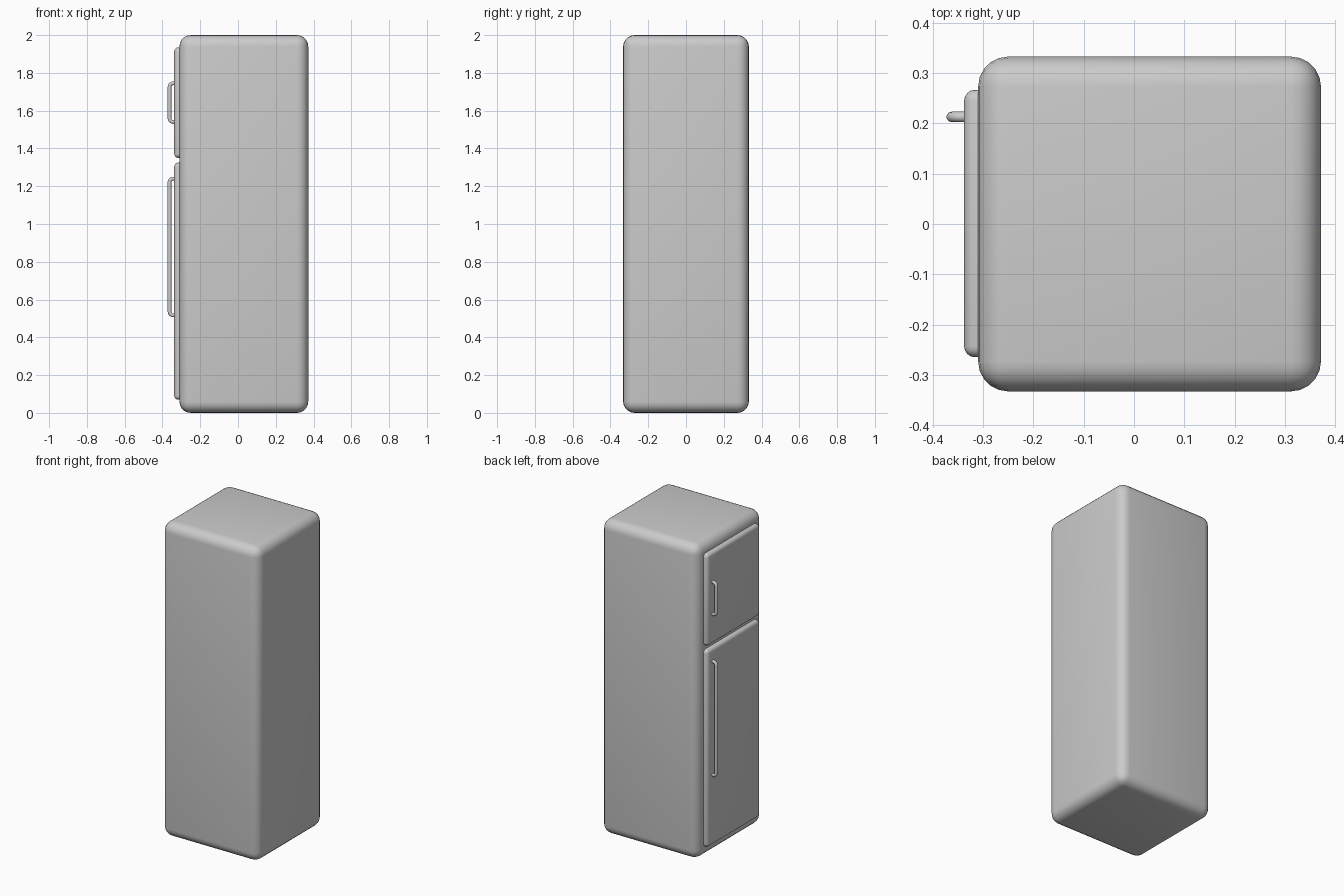
import bpy, math
from math import radians, sin, cos

if "Cube" in bpy.data.objects:
    bpy.data.objects.remove(bpy.data.objects["Cube"])


def rounded_box(name, lo, hi, radius, segments):
    """Box between two corners with rounded edges."""
    centre = [(a + b) / 2 for a, b in zip(lo, hi)]
    bpy.ops.mesh.primitive_cube_add(size=1, location=centre)
    ob = bpy.context.object
    ob.name = name
    ob.scale = [b - a for a, b in zip(lo, hi)]
    bpy.ops.object.transform_apply(location=False, rotation=False, scale=True)
    bev = ob.modifiers.new("round", 'BEVEL')
    bev.width, bev.segments = radius, segments
    bpy.ops.object.modifier_apply(modifier="round")
    bpy.ops.object.shade_smooth_by_angle(angle=radians(35))
    return ob


def handle(name, z0, z1, y=0.213, x_door=-0.325, x_bar=-0.3625, bend=0.02, r=0.0105):
    """Round bar bent back into the door at both ends."""
    pts = [(x_door, z0)]
    for zc, start in ((z0 + bend, 270), (z1 - bend, 180)):
        for i in range(6):
            a = radians(start - 18 * i)
            pts.append((x_bar + bend + bend * cos(a), zc + bend * sin(a)))
    pts.append((x_door, z1))
    cu = bpy.data.curves.new(name, 'CURVE')
    cu.dimensions = '3D'
    cu.bevel_depth, cu.bevel_resolution, cu.use_fill_caps = r, 3, True
    sp = cu.splines.new('POLY')
    sp.points.add(len(pts) - 1)
    for p, (x, z) in zip(sp.points, pts):
        p.co = (x, y, z, 1)
        sp.use_smooth = True
    ob = bpy.data.objects.new(name, cu)
    bpy.context.collection.objects.link(ob)
    return ob


# Cabinet
rounded_box("cabinet", (-0.31, -0.333, 0), (0.372, 0.333, 2), 0.06, 5)

# Doors and their handles
for part, z0, z1, h0, h1 in (("freezer", 1.35, 1.935, 1.54, 1.745),
                             ("fridge", 0.07, 1.325, 0.517, 1.24)):
    rounded_box(part + "_door", (-0.338, -0.265, z0), (-0.28, 0.267, z1), 0.022, 4)
    handle(part + "_handle", h0, h1)
